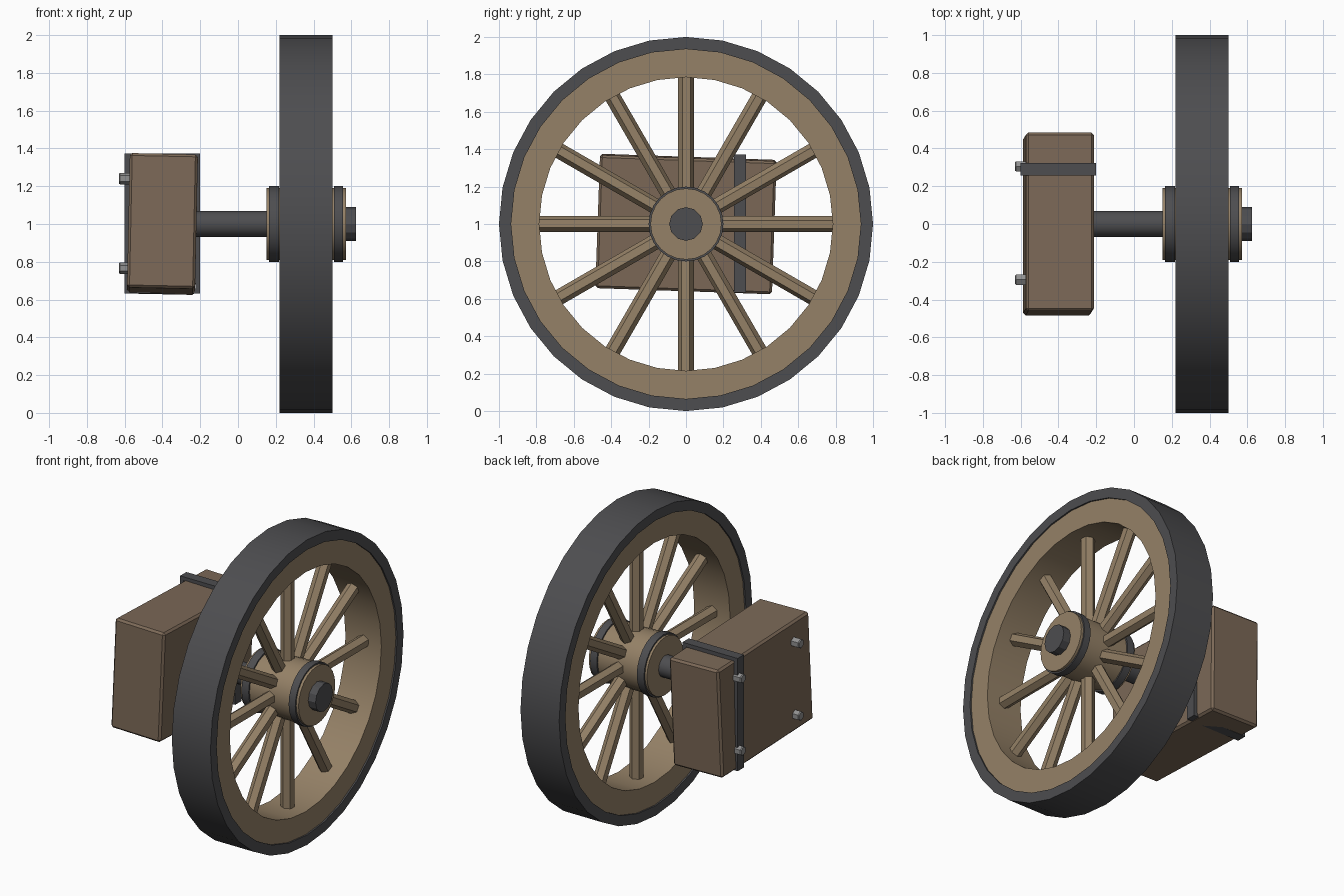
import bpy, bmesh, math
from mathutils import Matrix, Vector

if "Cube" in bpy.data.objects:
    bpy.data.objects.remove(bpy.data.objects["Cube"])

CX = 0.36  # wheel centre along the axle


def material(name, rgb):
    m = bpy.data.materials.new(name)
    m.diffuse_color = (*rgb, 1)
    m.use_nodes = True
    m.node_tree.nodes["Principled BSDF"].inputs["Base Color"].default_value = m.diffuse_color
    return m


wood = material("light_wood", (0.30, 0.22, 0.135))
dark_wood = material("dark_wood", (0.20, 0.14, 0.095))
iron = material("iron", (0.075, 0.075, 0.08))
steel = material("bolt_steel", (0.28, 0.28, 0.28))


def finish(name, bm, mat, smooth=None):
    bmesh.ops.recalc_face_normals(bm, faces=bm.faces)
    me = bpy.data.meshes.new(name)
    bm.to_mesh(me)
    bm.free()
    me.materials.append(mat)
    ob = bpy.data.objects.new(name, me)
    bpy.context.collection.objects.link(ob)
    if smooth:
        bpy.ops.object.select_all(action='DESELECT')
        ob.select_set(True)
        bpy.context.view_layer.objects.active = ob
        bpy.ops.object.shade_smooth_by_angle(angle=math.radians(smooth))
    return ob


def lathe(name, profile, n, mat, ring=False, y=0.0, z=1.0, smooth=35):
    """Turn an (x, radius) profile about an axis parallel to x."""
    bm = bmesh.new()
    loops = []
    for x, r in profile:
        loops.append([bm.verts.new((x, y + r * math.sin(2 * math.pi * i / n),
                                    z + r * math.cos(2 * math.pi * i / n))) for i in range(n)])
    pairs = list(zip(loops, loops[1:]))
    if ring:
        pairs.append((loops[-1], loops[0]))
    else:
        bm.faces.new(loops[0])
        bm.faces.new(loops[-1])
    for a, b in pairs:
        for i in range(n):
            j = (i + 1) % n
            bm.faces.new((a[i], a[j], b[j], b[i]))
    return finish(name, bm, mat, smooth)


def ring(name, x0, x1, r_in, r_out, n, mat):
    return lathe(name, [(x0, r_in), (x0, r_out), (x1, r_out), (x1, r_in)], n, mat, ring=True)


# Rim and iron tyre
ring("tyre", 0.22, 0.50, 0.935, 1.0, 32, iron)
ring("wooden_rim", 0.23, 0.49, 0.785, 0.945, 32, wood)

# Twelve six-sided spokes
bm = bmesh.new()
for k in range(12):
    turn = Matrix.Rotation(k * math.pi / 6, 4, 'X')
    place = Matrix.Translation((CX, 0, 1)) @ turn @ Matrix.Translation((0, 0, 0.48))
    bmesh.ops.create_cone(bm, cap_ends=True, segments=6, radius1=0.042, radius2=0.042,
                          depth=0.66, matrix=place @ Matrix.Rotation(0.06, 4, 'Z'))
finish("spokes", bm, wood)

# Hub with two iron bands
lathe("hub", [(0.15, 0.19), (0.572, 0.19)], 24, wood)
ring("inner_hub_band", 0.165, 0.217, 0.18, 0.2, 24, iron)
ring("outer_hub_band", 0.507, 0.555, 0.18, 0.2, 24, iron)

# Axle and its end cap
lathe("axle", [(-0.25, 0.07), (0.58, 0.07)], 16, iron)
lathe("axle_cap", [(0.565, 0.09), (0.625, 0.09)], 12, iron, smooth=None)

# Slightly crooked mounting block
bm = bmesh.new()
bmesh.ops.create_cube(bm, size=1)
bmesh.ops.scale(bm, vec=(0.36, 0.945, 0.712), verts=bm.verts)
bmesh.ops.bevel(bm, geom=bm.edges[:], offset=0.013, segments=1, affect='EDGES')
tilt = Matrix.Rotation(math.radians(-2), 4, 'X') @ Matrix.Rotation(math.radians(1.2), 4, 'Y')
bm.transform(Matrix.Translation((-0.40, 0, 1.0)) @ tilt)
finish("mounting_block", bm, dark_wood)

# Iron strap wrapped round the block
bm = bmesh.new()
bounds = [(-0.60, -0.20, 0.633, 1.372), (-0.575, -0.225, 0.658, 1.347)]
loops = []
for y in (0.257, 0.322):
    for x0, x1, z0, z1 in bounds:
        loops.append([bm.verts.new((x, y, z)) for x, z in
                      ((x0, z0), (x1, z0), (x1, z1), (x0, z1))])
for a, b in ((0, 1), (1, 3), (3, 2), (2, 0)):
    for i in range(4):
        j = (i + 1) % 4
        bm.faces.new((loops[a][i], loops[a][j], loops[b][j], loops[b][i]))
finish("iron_strap", bm, iron)

# Four hexagonal bolt heads on the back of the block
for i, y in enumerate((-0.295, 0.305)):
    for j, z in enumerate((0.766, 1.24)):
        lathe(f"bolt_{2 * i + j + 1}", [(-0.57, 0.031), (-0.624, 0.031), (-0.63, 0.026)],
              6, steel, y=y, z=z, smooth=None)
